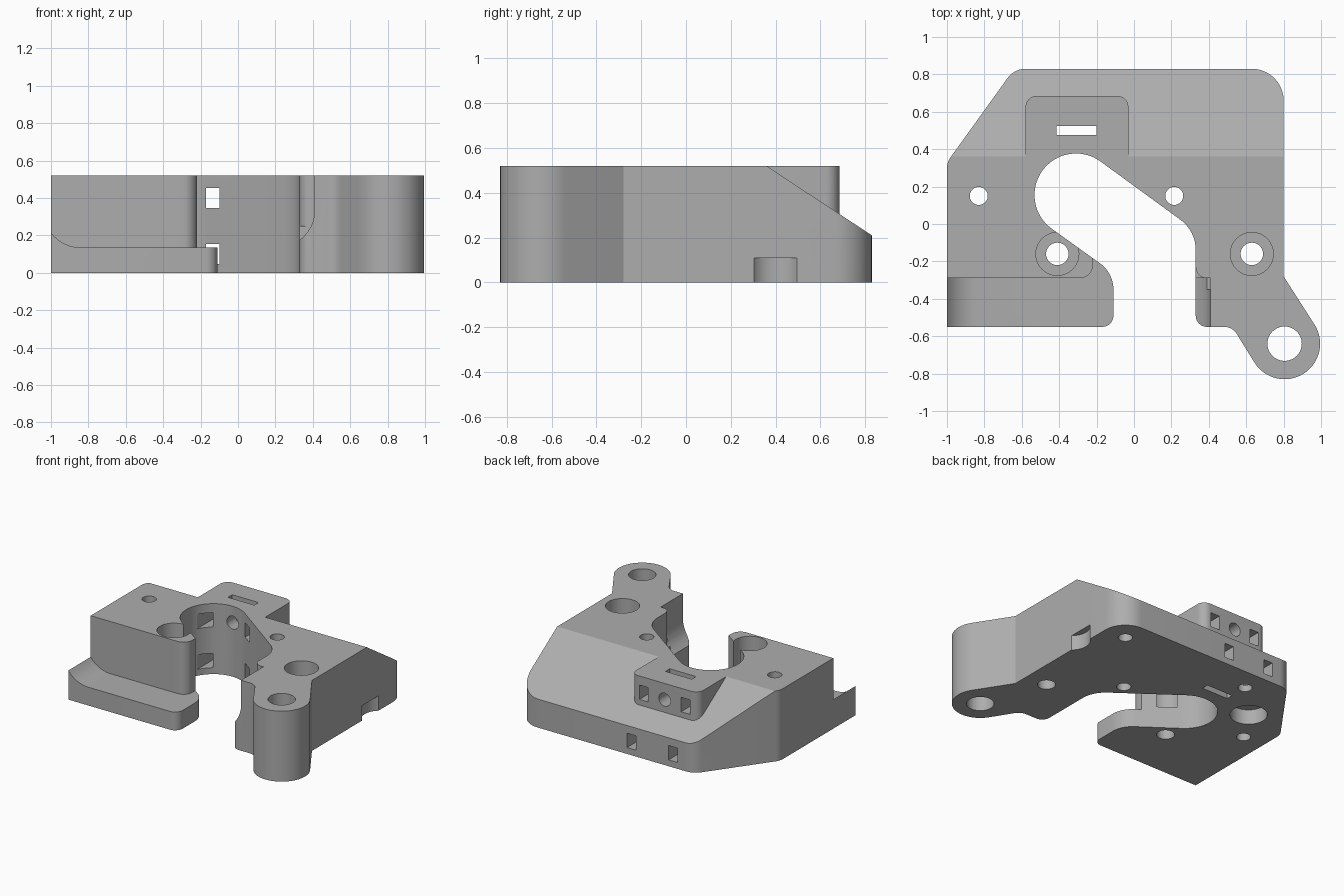
import bpy, bmesh, math
from mathutils import Vector

if "Cube" in bpy.data.objects:
    bpy.data.objects.remove(bpy.data.objects["Cube"], do_unlink=True)

grey = bpy.data.materials.new("plain grey")
grey.use_nodes = True
grey.diffuse_color = (0.42, 0.42, 0.42, 1)
grey.node_tree.nodes["Principled BSDF"].inputs["Base Color"].default_value = grey.diffuse_color


def arc(cx, cy, r, start, end, steps=32):
    angles = [math.radians(start + (end - start) * i / steps) for i in range(steps + 1)]
    return [(cx + r * math.cos(a), cy + r * math.sin(a), 0) for a in angles]


def rounded(points, steps=10):
    """Replace each (x, y, radius) corner by a tangent arc."""
    out = []
    for i, (x, y, r) in enumerate(points):
        p = Vector((x, y))
        if not r:
            out.append(p)
            continue
        u = (Vector(points[i - 1][:2]) - p).normalized()
        v = (Vector(points[(i + 1) % len(points)][:2]) - p).normalized()
        half = u.angle(v) / 2
        centre = p + (u + v).normalized() * r / math.sin(half)
        a = p + u * r / math.tan(half) - centre
        b = p + v * r / math.tan(half) - centre
        turn = math.atan2(a.x * b.y - a.y * b.x, a.dot(b))
        for k in range(steps + 1):
            t = turn * k / steps
            out.append(centre + Vector((a.x * math.cos(t) - a.y * math.sin(t),
                                        a.x * math.sin(t) + a.y * math.cos(t))))
    return out


def prism(name, points, low, high, axis="z"):
    """Extrude a rounded profile along an axis."""
    place = {"z": lambda p, h: (p.x, p.y, h),
             "y": lambda p, h: (p.x, h, p.y),
             "x": lambda p, h: (h, p.x, p.y)}[axis]
    profile = rounded(points)
    bm = bmesh.new()
    bottom = [bm.verts.new(place(p, low)) for p in profile]
    top = [bm.verts.new(place(p, high)) for p in profile]
    bm.faces.new(bottom)
    bm.faces.new(top)
    for i in range(len(profile)):
        bm.faces.new((bottom[i - 1], bottom[i], top[i], top[i - 1]))
    bmesh.ops.recalc_face_normals(bm, faces=bm.faces)
    mesh = bpy.data.meshes.new(name)
    bm.to_mesh(mesh)
    bm.free()
    mesh.materials.append(grey)
    obj = bpy.data.objects.new(name, mesh)
    bpy.context.collection.objects.link(obj)
    return obj


def rect(x0, x1, y0, y1):
    return [(x0, y0, 0), (x1, y0, 0), (x1, y1, 0), (x0, y1, 0)]


def circle(x, y, r):
    return arc(x, y, r, 0, 360, 40)[:-1]


def cut(target, cutter):
    mod = target.modifiers.new("cut", "BOOLEAN")
    mod.operation, mod.solver, mod.object = "DIFFERENCE", "EXACT", cutter
    bpy.context.view_layer.objects.active = target
    bpy.ops.object.modifier_apply(modifier=mod.name)
    bpy.data.objects.remove(cutter, do_unlink=True)


# Main plate with the curved mouth and the front right lug
outline = [(-1, -0.55, 0), (-0.11, -0.55, 0.06), (-0.11, -0.262, 0.17)]
outline += arc(-0.31, 0.155, 0.222, 234, 54)
outline += [(0.33, -0.037, 0.2), (0.33, -0.55, 0.06), (0.526, -0.55, 0.08)]
outline += arc(0.805, -0.64, 0.19, 212, 392)
outline += [(0.8, -0.28, 0), (0.8, 0.83, 0.17), (-0.64, 0.83, 0.12), (-1, 0.33, 0.1)]
body = prism("mounting_bracket", outline, 0, 0.52)

# Back slope, leaving the raised block standing
slope = prism("slope", [(0.36, 0.52, 0), (0.9, 0.164, 0), (0.9, 0.8, 0), (0.36, 0.8, 0)], -1.2, 1.2, "x")
block = [(-0.58, 0, 0), (-0.03, 0, 0), (-0.03, 0.685, 0.06), (-0.58, 0.685, 0.06)]
cut(slope, prism("block", block, -0.1, 0.9))
cut(body, slope)

# Front recess with rounded lower corners
recess = [(-1.04, 0.135, 0.2), (0.41, 0.135, 0.2), (0.41, 0.8, 0), (-1.04, 0.8, 0)]
cut(body, prism("recess", recess, -1, -0.29, "y"))
corner = [(-0.35, -0.35, 0), (-0.35, -0.29, 0), (-0.22, -0.29, 0.07),
          (-0.22, -0.1, 0), (0, -0.1, 0), (0, -0.35, 0)]
cut(body, prism("left_corner", corner, 0.135, 0.8))
corner = [(0.41, -0.35, 0), (0.41, -0.29, 0), (0.33, -0.29, 0.06),
          (0.33, -0.2, 0), (0.2, -0.2, 0), (0.2, -0.35, 0)]
cut(body, prism("right_corner", corner, 0.25, 0.8))

# Vertical holes: through holes, counterbores, blind holes and magnet pockets
for x, y, r, low, high in [
        (-0.83, 0.15, 0.048, -1, 1), (0.215, 0.15, 0.048, -1, 1),
        (-0.41, -0.16, 0.06, -1, 1), (0.63, -0.16, 0.06, -1, 1),
        (-0.41, -0.16, 0.115, 0.16, 1), (0.63, -0.16, 0.115, 0.16, 1),
        (0.805, -0.64, 0.092, -1, 1),
        (-0.415, 0.66, 0.048, -1, 0.2), (0.63, 0.66, 0.048, -1, 0.2),
        (-0.665, 0.4, 0.125, -1, 0.11), (0.88, 0.4, 0.125, -1, 0.11)]:
    cut(body, prism("hole", circle(x, y, r), low, high))

# Nut slot, strap openings and the central bolt hole through the block
cut(body, prism("slot", rect(-0.415, -0.2, 0.475, 0.525), -1, 1))
for x in (-0.475, -0.135):
    for z in (0.1, 0.4):
        cut(body, prism("strap", rect(x - 0.036, x + 0.036, z - 0.053, z + 0.053), 0.2, 1, "y"))
cut(body, prism("bolt", circle(-0.305, 0.4, 0.048), 0.2, 1, "y"))

bpy.ops.object.select_all(action="DESELECT")
body.select_set(True)
bpy.context.view_layer.objects.active = body
bpy.ops.object.shade_smooth_by_angle(angle=math.radians(25))
